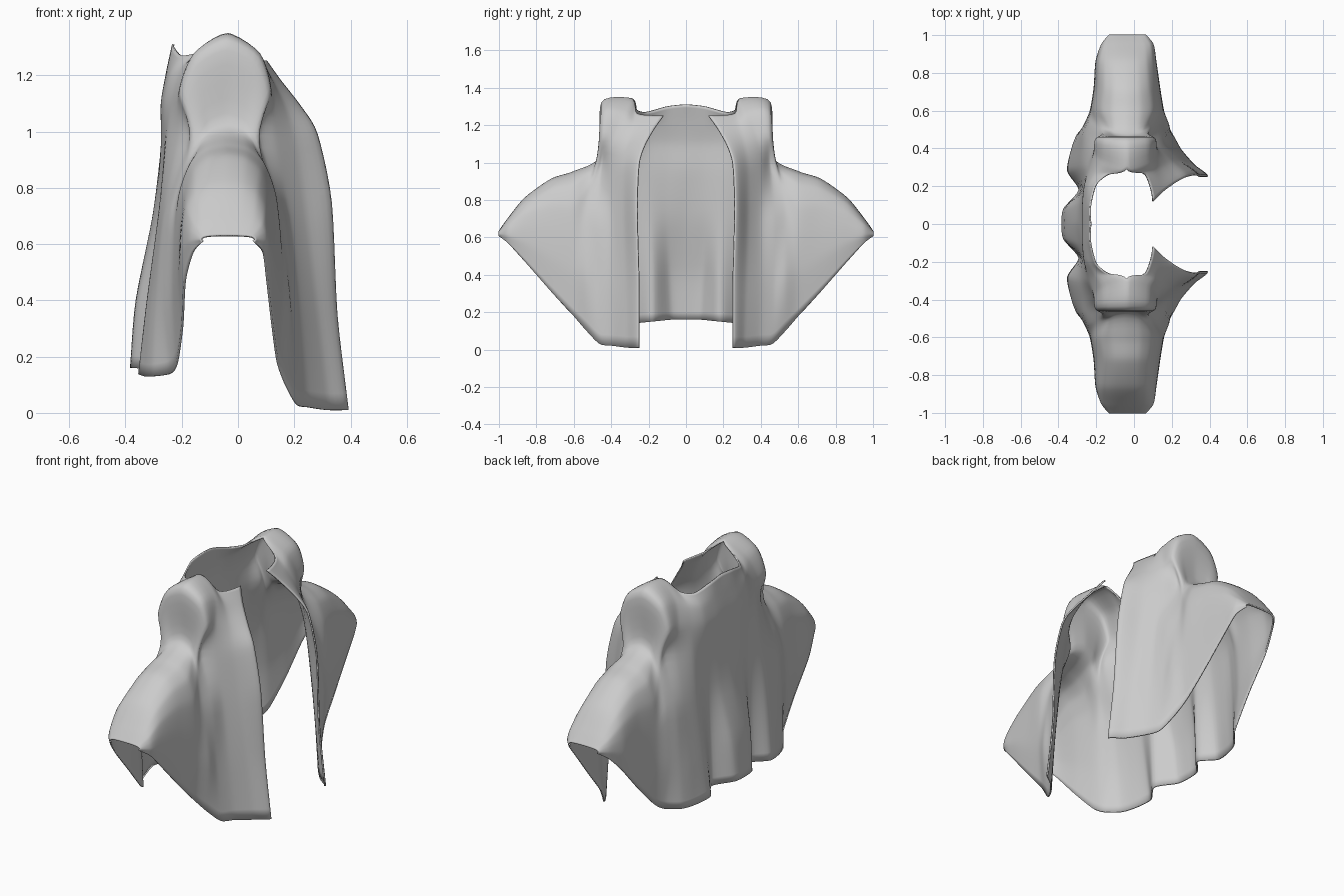
import bpy, bmesh, math
from mathutils import Vector

if "Cube" in bpy.data.objects:
    bpy.data.objects.remove(bpy.data.objects["Cube"], do_unlink=True)

RIDGE_X = -4      # centre line of the arm, in hundredths
ACROSS, ALONG = 6, 5
SHARED = 8        # outer guide lines that meet along the arm

# Cloth guide lines run from hem to shoulder: (x, y, z) in hundredths
front_guides = [
    [(39, 25, 1), (35, 25, 35), (33, 26, 75), (28, 25, 99), (22, 22, 109), (15, 17, 118), (10, 12, 125)],
    [(32, 31, 1), (28, 32, 35), (24, 33, 70), (20, 33, 97), (16, 31, 110), (11, 28, 120), (6, 26, 126)],
    [(25, 39, 2), (22, 40, 35), (18, 40, 70), (13, 40, 98), (12, 38, 113), (8, 33, 126), (RIDGE_X, 29, 134)],
    [(21, 46, 3), (19, 47, 35), (16, 47, 70), (7, 45, 98), (11, 45, 113), (7, 45, 126), (RIDGE_X, 45, 132)],
    [(17, 53, 10), (18, 53, 40), (14, 53, 70), (9, 51, 88), (5, 49, 97), (2, 47, 101), (RIDGE_X, 46, 103)],
]
back_guides = [
    [(-38, 0, 16), (-36, 0, 40), (-30, 0, 70), (-27, 0, 95), (-27, 0, 110), (-25, 0, 122), (-23, 0, 131)],
    [(-37, 8, 16), (-35, 9, 40), (-29, 10, 70), (-27, 10, 95), (-27, 10, 110), (-25, 10, 121), (-23, 10, 130)],
    [(-29, 18, 15), (-28, 18, 40), (-27, 19, 70), (-26, 20, 95), (-26, 20, 110), (-24, 20, 120), (-20, 21, 127)],
    [(-35, 28, 14), (-32, 29, 40), (-28, 30, 70), (-25, 30, 97), (-23, 29, 112), (-20, 27, 122), (-14, 26, 128)],
    [(-33, 39, 13), (-31, 40, 38), (-27, 40, 70), (-21, 39, 98), (-21, 37, 113), (-16, 33, 126), (RIDGE_X, 29, 134)],
    [(-30, 47, 13), (-29, 47, 38), (-26, 47, 70), (-17, 45, 98), (-20, 45, 113), (-15, 45, 126), (RIDGE_X, 45, 132)],
    [(-24, 54, 14), (-26, 53, 40), (-24, 53, 70), (-18, 51, 88), (-13, 49, 97), (-10, 47, 101), (RIDGE_X, 46, 103)],
]

# Sleeve sections: (y, front x, back x, hem height, arm line height)
sleeve_sections = [(60, 15.5, -23, 18, 95), (72, 13.5, -21, 31, 91), (86, 11.5, -20, 47, 81),
                   (95, 10, -17, 57, 70), (100, 6, -13, 61, 63)]


def sleeve_guide(is_back, y, front_x, back_x, hem, ridge):
    """One side of the arched sleeve, from its hem up to the arm line."""
    reach = (back_x if is_back else front_x) - RIDGE_X
    profile = [(.93, 0), (1, .3), (.97, .56), (.88, .77), (.68, .91), (.38, .98), (0, 1)]
    return [(RIDGE_X + reach * w, y, hem + (ridge - hem) * h) for w, h in profile]


def spline(a, b, c, d, t):
    """Smooth curve from b to c with a gentle pull, to keep creases tight."""
    m, n = (c - a) * .38, (d - b) * .38
    return (b * (2 * t**3 - 3 * t**2 + 1) + m * (t**3 - 2 * t**2 + t)
            + c * (3 * t**2 - 2 * t**3) + n * (t**3 - t**2))


def resample(points, steps, before, after):
    line = [before] + points + [after]
    result = [spline(*line[i:i + 4], k / steps) for i in range(len(points) - 1) for k in range(steps)]
    return result + [points[-1]]


def add_sheet(bm, guides):
    """Loft a sheet of cloth through the guide lines; return its shoulder edge."""
    lines = []
    for guide in guides:
        pts = [Vector(p) / 100 for p in guide]
        prev, top = pts[-2], pts[-1]
        after = top * 2 - prev
        if guide[-1][0] == RIDGE_X:     # level off over the arm
            after.yz = prev.yz
        lines.append(resample(pts, ALONG, pts[0] * 2 - pts[1], after))
    grid = []
    for column in zip(*lines):
        column = list(column)
        first = column[1].copy()
        first.y = 2 * column[0].y - first.y
        row = resample(column, ACROSS, first, column[-1])
        grid.append([bm.verts.new(p) for p in row])
    for low, high in zip(grid, grid[1:]):
        for i in range(len(low) - 1):
            bm.faces.new((low[i], low[i + 1], high[i + 1], high[i]))
    return grid[-1]


# Drape half the garment, then sew the front and back panels along the arm line
bm = bmesh.new()
front_edge, back_edge = [
    add_sheet(bm, guides + [sleeve_guide(is_back, *section) for section in sleeve_sections])
    for is_back, guides in ((False, front_guides), (True, back_guides))]
seam = (SHARED - 1) * ACROSS + 1
bmesh.ops.weld_verts(bm, targetmap=dict(zip(front_edge[-seam:], back_edge[-seam:])))

# Mirror across the spine and weld the centre back
copy = bmesh.ops.duplicate(bm, geom=bm.verts[:] + bm.edges[:] + bm.faces[:])["geom"]
for v in copy:
    if isinstance(v, bmesh.types.BMVert):
        v.co.y = -v.co.y
bmesh.ops.reverse_faces(bm, faces=[f for f in copy if isinstance(f, bmesh.types.BMFace)])
bmesh.ops.remove_doubles(bm, verts=bm.verts, dist=.001)
bmesh.ops.recalc_face_normals(bm, faces=bm.faces)

mesh = bpy.data.meshes.new("draped_coat")
bm.to_mesh(mesh)
bm.free()
coat = bpy.data.objects.new("draped_coat", mesh)
bpy.context.collection.objects.link(coat)

# Thin cloth
cloth = coat.modifiers.new("cloth_thickness", "SOLIDIFY")
cloth.thickness = .008
cloth.offset = 0

grey = bpy.data.materials.new("grey_cloth")
grey.use_nodes = True
colour = (.6, .6, .6, 1)
grey.diffuse_color = colour
grey.node_tree.nodes["Principled BSDF"].inputs["Base Color"].default_value = colour
mesh.materials.append(grey)

bpy.context.view_layer.objects.active = coat
coat.select_set(True)
bpy.ops.object.shade_smooth_by_angle(angle=math.radians(50))
